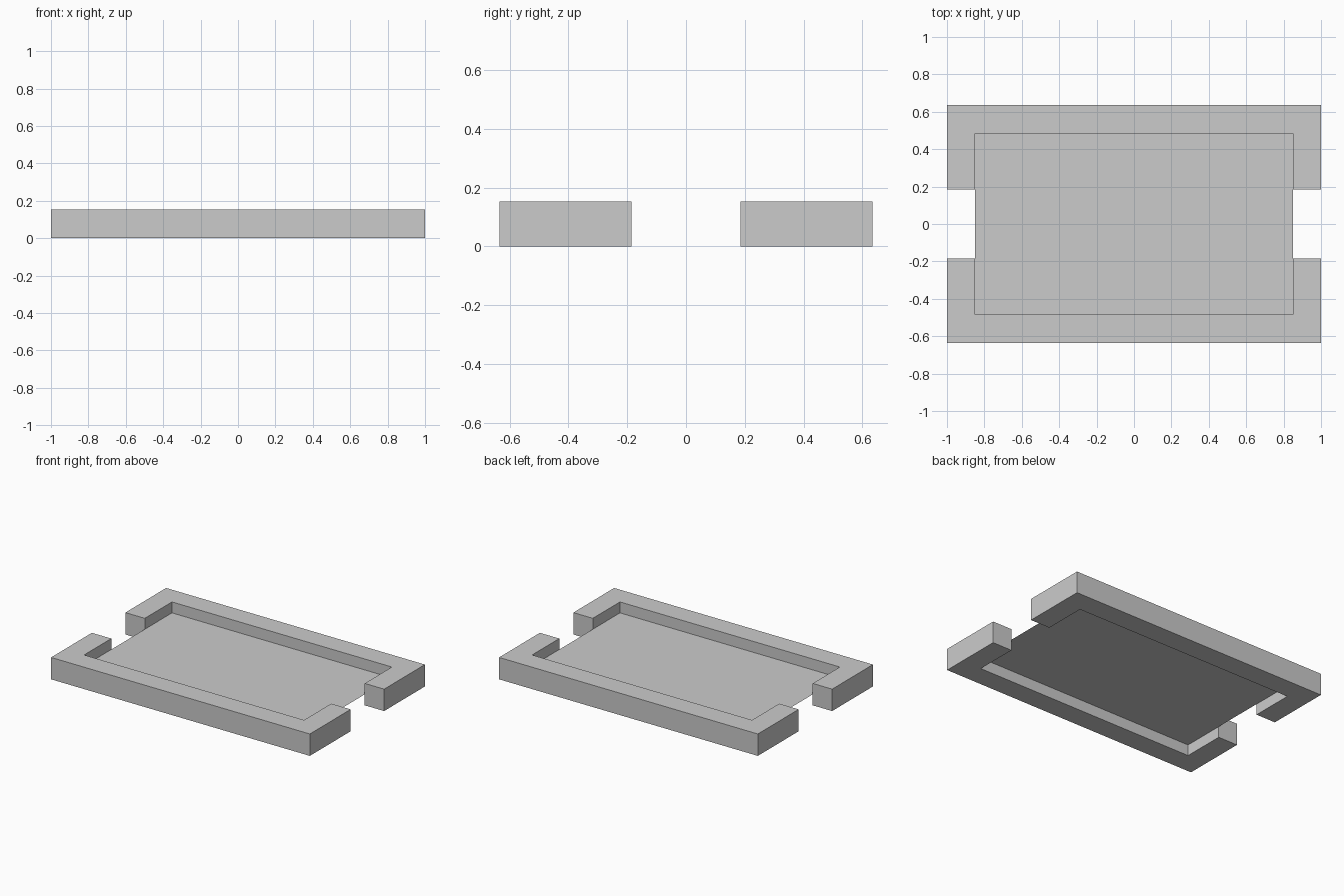
import bpy
import bmesh

if "Cube" in bpy.data.objects:
    bpy.data.objects.remove(bpy.data.objects["Cube"])

X, Y = 1.0, 0.635      # outer half sizes
WALL, GAP, H = 0.15, 0.185, 0.153


def prism(name, outline, z, height=0.0):
    bm = bmesh.new()
    face = bm.faces.new([bm.verts.new((x, y, z)) for x, y in outline])
    if height:
        top = bmesh.ops.extrude_face_region(bm, geom=[face])
        verts = [v for v in top["geom"] if isinstance(v, bmesh.types.BMVert)]
        bmesh.ops.translate(bm, verts=verts, vec=(0, 0, height))
        bmesh.ops.recalc_face_normals(bm, faces=bm.faces[:])
    mesh = bpy.data.meshes.new(name)
    bm.to_mesh(mesh)
    bm.free()
    obj = bpy.data.objects.new(name, mesh)
    bpy.context.collection.objects.link(obj)
    return obj


# Two C-shaped rim halves, leaving a gap at each short end
xi, yi = X - WALL, Y - WALL
bracket = [(-X, GAP), (-xi, GAP), (-xi, yi), (xi, yi),
           (xi, GAP), (X, GAP), (X, Y), (-X, Y)]
for name, s in (("back_rim", 1), ("front_rim", -1)):
    prism(name, [(s * x, s * y) for x, y in bracket], 0, H)

# Thin single-surface panel at mid height
prism("panel", [(-xi, -yi), (xi, -yi), (xi, yi), (-xi, yi)], H / 2)
